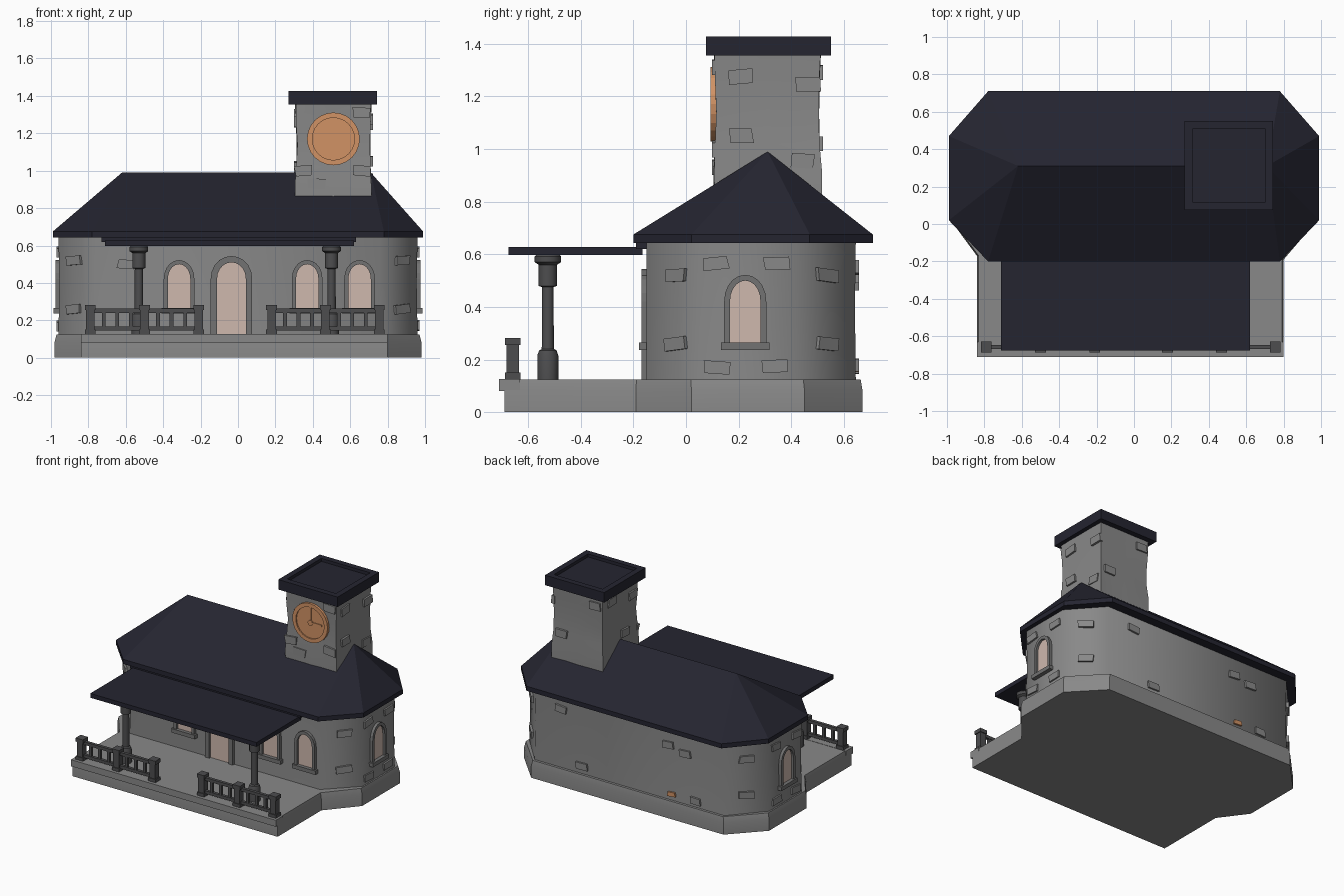
import bpy, bmesh, math, random
from mathutils import Matrix, Vector

if "Cube" in bpy.data.objects:
    bpy.data.objects.remove(bpy.data.objects["Cube"])

random.seed(4)

def material(name, c):
    m = bpy.data.materials.new(name)
    m.diffuse_color = (*c, 1)
    m.use_nodes = True
    m.node_tree.nodes["Principled BSDF"].inputs["Base Color"].default_value = m.diffuse_color
    return m

STONE = material("grey_stone", (0.25, 0.25, 0.25))
TRIM = material("trim_grey", (0.17, 0.17, 0.17))
DARK = material("dark_grey", (0.075, 0.075, 0.078))
ROOF = material("navy_roof", (0.018, 0.018, 0.03))
GLASS = material("pale_glass", (0.62, 0.48, 0.42))
ORANGE = material("copper_orange", (0.64, 0.29, 0.13))

def make(name, verts, faces, mat, smooth=None):
    me = bpy.data.meshes.new(name)
    me.from_pydata([tuple(v) for v in verts], [], faces)
    bm = bmesh.new()
    bm.from_mesh(me)
    bmesh.ops.recalc_face_normals(bm, faces=bm.faces)
    bm.to_mesh(me)
    bm.free()
    ob = bpy.data.objects.new(name, me)
    bpy.context.collection.objects.link(ob)
    me.materials.append(mat)
    if smooth:
        bpy.context.view_layer.objects.active = ob
        bpy.ops.object.select_all(action='DESELECT')
        ob.select_set(True)
        bpy.ops.object.shade_smooth_by_angle(angle=math.radians(smooth))
    return ob

def loft(name, rings, mat, smooth=None):
    """Closed solid through rings of equal point count."""
    n = len(rings[0])
    verts = [p for r in rings for p in r]
    faces = [list(range(n)), list(range((len(rings) - 1) * n, len(rings) * n))]
    for k in range(len(rings) - 1):
        for i in range(n):
            j = (i + 1) % n
            faces.append([k * n + i, k * n + j, (k + 1) * n + j, (k + 1) * n + i])
    return make(name, verts, faces, mat, smooth)

def box(name, x0, x1, y0, y1, z0, z1, mat):
    sq = [(x0, y0), (x1, y0), (x1, y1), (x0, y1)]
    return loft(name, [[(x, y, z) for x, y in sq] for z in (z0, z1)], mat)

def on_wall(origin, deg):
    """Wall frame: u along the wall, v up, w outward (0 degrees faces -y)."""
    M = Matrix.Translation(Vector(origin)) @ Matrix.Rotation(math.radians(deg), 4, 'Z')
    return lambda u, v, w: M @ Vector((u, -w, v))

def plate(name, pts, w0, w1, P, mat):
    return loft(name, [[P(u, v, w) for u, v in pts] for w in (w0, w1)], mat)

def band(name, outer, inner, w0, w1, P, mat, closed=True):
    """Raised frame between two outlines."""
    n = len(outer)
    verts, faces = [], []
    for o, i in zip(outer, inner):
        verts += [P(*o, w0), P(*o, w1), P(*i, w1), P(*i, w0)]
    for k in range(n if closed else n - 1):
        a, b = 4 * k, 4 * ((k + 1) % n)
        faces += [[a + s, a + (s + 1) % 4, b + (s + 1) % 4, b + s] for s in range(4)]
    if not closed:
        faces += [[0, 1, 2, 3], [4 * n - 4 + s for s in range(4)]]
    return make(name, verts, faces, mat)

# Stone platform with porch
plan = [(-0.84, -0.69), (0.80, -0.69), (0.80, -0.19), (0.98, 0.02), (0.98, 0.45),
        (0.77, 0.67), (-0.77, 0.67), (-0.98, 0.45), (-0.98, 0.02), (-0.84, -0.17)]
def ring(pts, z, s=1.0):
    return [(x * s, y * s, z) for x, y in pts]
loft("platform", [ring(plan, 0), ring(plan, 0.085), ring(plan, 0.125, 0.99)], STONE, 30)
box("front_ledge", -0.84, 0.80, -0.71, -0.63, 0.08, 0.127, STONE)

# Octagonal main walls
def octagon(x, xc, y0, y1, yc0, yc1):
    return [(-xc, y0), (xc, y0), (x, yc0), (x, yc1), (xc, y1), (-xc, y1), (-x, yc1), (-x, yc0)]
wall = octagon(0.96, 0.76, -0.15, 0.645, 0.05, 0.42)
loft("main_walls", [ring(wall, 0.12), ring(wall, 0.4, 0.995), ring(wall, 0.65)], STONE, 50)

# Hipped roof: eave slab and ridge
eave = octagon(0.99, 0.78, -0.20, 0.71, 0.02, 0.47)
V = ring(eave, 0.642) + ring(eave, 0.675) + [(-0.62, 0.31, 0.99), (0.71, 0.31, 0.99)]
F = [list(range(8))] + [[i, (i + 1) % 8, 8 + (i + 1) % 8, 8 + i] for i in range(8)]
F += [[8, 9, 17, 16], [9, 10, 17], [10, 11, 17], [11, 12, 17], [12, 13, 16, 17],
      [13, 14, 16], [14, 15, 16], [15, 8, 16]]
make("main_roof", V, F, ROOF)

# Porch roof
box("porch_roof", -0.71, 0.62, -0.675, -0.165, 0.597, 0.628, ROOF)
box("porch_roof_flashing", -0.73, 0.63, -0.19, -0.14, 0.62, 0.645, ROOF)

# Tower with a slight waist
def square(cx, cy, h, z, j=0.0):
    pts = []
    for k in range(16):
        s, t = divmod(k, 4)
        u = -1 + t / 2
        x, y = [(u, -1), (1, u), (-u, 1), (-1, -u)][s]
        r = h + random.uniform(-j, j)
        pts.append((cx + x * r, cy + y * r, z))
    return pts
prof = [(0.205, 0.80), (0.204, 0.92), (0.197, 1.02), (0.195, 1.14), (0.198, 1.26), (0.203, 1.37)]
loft("tower", [square(0.51, 0.31, h, z, 0.003) for h, z in prof], STONE, 50)

# Tower cap with recessed top
cap = [(0.2, 1.355), (0.237, 1.355), (0.237, 1.427), (0.195, 1.427), (0.195, 1.405)]
loft("tower_cap", [[(0.507 + sx * h, 0.313 + sy * h, z) for sx, sy in
                    ((-1, -1), (1, -1), (1, 1), (-1, 1))] for h, z in cap], ROOF)

# Clock: face, rim, hub and hands
def circle(r, n=24):
    return [(r * math.cos(2 * math.pi * i / n), r * math.sin(2 * math.pi * i / n)) for i in range(n)]
def rect(u0, u1, v0, v1):
    return [(u0, v0), (u1, v0), (u1, v1), (u0, v1)]
C = on_wall((0.51, 0.112, 1.17), 0)
plate("clock_face", circle(0.13), -0.02, 0.009, C, ORANGE)
band("clock_rim", circle(0.141), circle(0.113), -0.01, 0.018, C, ORANGE)
plate("clock_hub", circle(0.02, 10), 0.005, 0.017, C, ORANGE)
plate("minute_hand", rect(-0.006, 0.006, 0, 0.11), 0.005, 0.014, C, ORANGE)
plate("hour_hand", rect(0, 0.09, -0.006, 0.006), 0.005, 0.014, C, ORANGE)

# Arched windows and door
def arch(hw, bottom, spring, top, n=10):
    pts = [(hw, bottom)]
    for i in range(n + 1):
        a = math.pi * i / n
        pts.append((hw * math.cos(a), spring + (top - spring) * math.sin(a) ** 0.95))
    return pts + [(-hw, bottom)]
def opening(name, origin, deg, hw, bottom, spring, top, t, sill=True):
    P = on_wall(origin, deg)
    inner = arch(hw, bottom, spring, top)
    plate(name + "_pane", inner, -0.005, 0.004, P, GLASS)
    band(name + "_frame", arch(hw + t, bottom, spring, top + t), inner, -0.01, 0.02, P, TRIM, False)
    if sill:
        plate(name + "_sill", rect(-hw - t - 0.012, hw + t + 0.012, bottom - 0.028, bottom),
              -0.01, 0.03, P, TRIM)
for i, x in enumerate((-0.315, 0.37, 0.65)):
    opening(f"front_window_{i}", (x, -0.149, 0), 0, 0.06, 0.265, 0.42, 0.50, 0.022)
for s in (-1, 1):
    opening(f"side_window_{s}", (s * 0.957, 0.225, 0), s * 90, 0.058, 0.265, 0.42, 0.50, 0.022)
opening("door", (-0.035, -0.149, 0), 0, 0.077, 0.125, 0.42, 0.51, 0.034, False)

# Raised stones scattered over the walls
def stone(origin, deg, u, v, w=0.085, h=0.048, mat=STONE):
    P = on_wall(origin, deg)
    t = random.uniform(-0.12, 0.12)
    pts = []
    for a, b in rect(-w / 2, w / 2, -h / 2, h / 2):
        a += random.uniform(-0.006, 0.006)
        pts.append((u + a - b * t, v + b + a * t))
    plate("raised_stone", pts, -0.012, 0.013, P, mat)
for s in (-1, 1):
    side, fc, bc = (s * 0.957, 0, 0), (s * 0.86, -0.05, 0), (s * 0.86, 0.533, 0)
    for y, z in ((0.11, 0.565), (0.345, 0.565), (0.115, 0.17), (0.335, 0.175)):
        stone(side, s * 90, s * y, z, 0.095)
    for z in (0.52, 0.26):
        stone(fc, s * 45, s * 0.02, z, 0.1)
        stone(bc, s * 132, 0, z, 0.1)
stone((0, -0.149, 0), 0, -0.60, 0.50)
for x, z in ((0.55, 0.55), (-0.31, 0.52), (-0.45, 0.49), (0.38, 0.18), (-0.53, 0.17)):
    stone((0, 0.644, 0), 180, -x, z)
stone((0, 0.644, 0), 180, 0.34, 0.17, 0.06, 0.03, ORANGE)
tower_stones = {0: [(-0.09, 0.93), (0.15, 1.00), (-0.16, 1.0), (0.15, 1.31)],
                90: [(-0.10, 1.275), (-0.10, 1.05), (0.155, 1.245), (0.13, 0.955)],
                180: [(0.14, 1.29), (-0.13, 1.02)],
                270: [(0.14, 1.26), (-0.1, 1.3), (0.05, 1.02)]}
for deg, places in tower_stones.items():
    r = math.radians(deg)
    for u, v in places:
        stone((0.51 + 0.198 * math.sin(r), 0.31 - 0.198 * math.cos(r), 0), deg, u, v, 0.09, 0.055)

# Porch columns
col = [(0.04, 0.125), (0.04, 0.215), (0.033, 0.235), (0.023, 0.24), (0.022, 0.475), (0.035, 0.48),
       (0.035, 0.56), (0.05, 0.57), (0.05, 0.592), (0.042, 0.6)]
for i, x in enumerate((-0.53, 0.50)):
    loft(f"porch_column_{i}", [[(x + u * 1, -0.525 + v, z) for u, v in circle(r, 12)] for r, z in col],
         DARK, 35)

# Railings: posts with caps, two rails and balusters
for k, (x0, x1) in enumerate(((-0.79, -0.21), (0.18, 0.755))):
    for x in (x0, (x0 + x1) / 2, x1):
        box(f"rail_post_{k}", x - 0.023, x + 0.023, -0.681, -0.635, 0.12, 0.26, DARK)
        box(f"rail_post_cap_{k}", x - 0.029, x + 0.029, -0.687, -0.629, 0.255, 0.282, DARK)
        box(f"rail_post_foot_{k}", x - 0.029, x + 0.029, -0.687, -0.629, 0.12, 0.15, DARK)
    for z in (0.145, 0.24):
        box(f"rail_bar_{k}", x0, x1, -0.669, -0.647, z, z + 0.022, DARK)
    for i in range(1, 8):
        x = x0 + (x1 - x0) * i / 8
        if i != 4:
            box(f"baluster_{k}", x - 0.01, x + 0.01, -0.667, -0.649, 0.15, 0.25, DARK)
